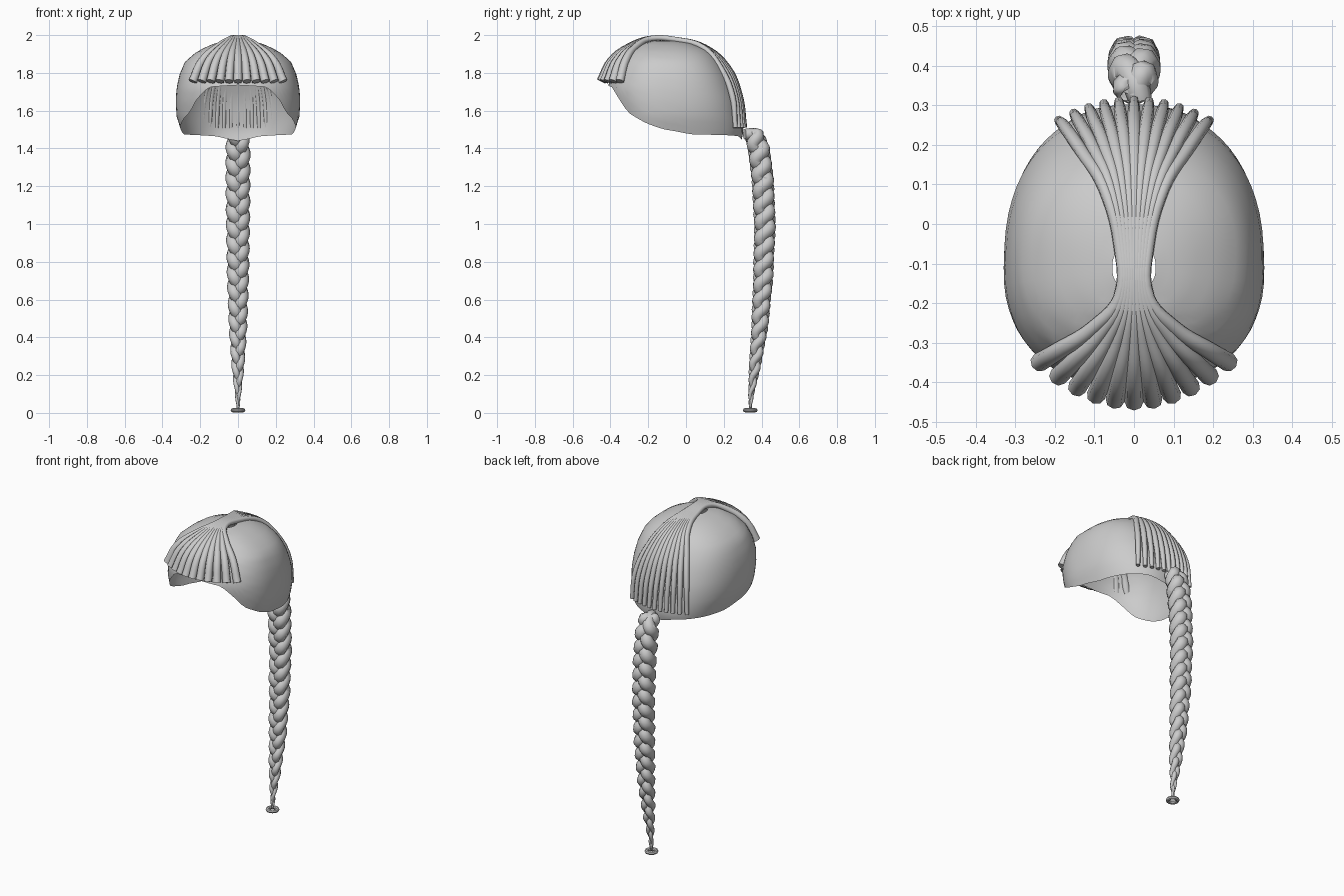
import bpy, bmesh, math

if "Cube" in bpy.data.objects:
    bpy.data.objects.remove(bpy.data.objects["Cube"])

CY = -0.11  # crown position in y


def lerp_table(x, xs, ys):
    if x <= xs[0]:
        return ys[0]
    for i in range(len(xs) - 1):
        if x <= xs[i + 1]:
            f = (x - xs[i]) / (xs[i + 1] - xs[i])
            return ys[i] + f * (ys[i + 1] - ys[i])
    return ys[-1]


def tube(name, points, radii, smooth_path=True, sides=2):
    """Tapered round strand along a path."""
    cu = bpy.data.curves.new(name, 'CURVE')
    cu.dimensions = '3D'
    cu.bevel_depth = 1.0
    cu.bevel_resolution = sides
    cu.resolution_u = 5
    cu.use_fill_caps = True
    sp = cu.splines.new('BEZIER' if smooth_path else 'POLY')
    pts = sp.bezier_points if smooth_path else sp.points
    pts.add(len(points) - 1)
    for p, co, r in zip(pts, points, radii):
        if smooth_path:
            p.co = co
            p.handle_left_type = p.handle_right_type = 'AUTO'
        else:
            p.co = (*co, 1)
        p.radius = r
    ob = bpy.data.objects.new(name, cu)
    bpy.context.collection.objects.link(ob)
    return ob


# Hair cap: open dome with a crown hole and an arched face opening
Z = [1.97, 1.955, 1.915, 1.86, 1.79, 1.72, 1.65, 1.57, 1.49, 1.43]
SIDE = [.055, .13, .215, .28, .31, .325, .33, .325, .30, .28]
FRONT = [.055, .13, .20, .25, .285, .305, .295, .27, .24, .22]
BACK = [.055, .15, .24, .29, .335, .365, .39, .405, .415, .40]
RIM_A = [0, 25, 38, 48, 70, 90, 105, 140, 160, 180]
RIM_Z = [1.735, 1.725, 1.66, 1.59, 1.535, 1.50, 1.475, 1.47, 1.465, 1.44]
IDX = list(range(len(Z)))
N, ROWS = 64, 18

bm = bmesh.new()
rings = []
for j in range(ROWS + 1):
    ring = []
    for i in range(N):
        a = 2 * math.pi * i / N
        deg = math.degrees(a)
        rim = lerp_table(min(deg, 360 - deg), RIM_A, RIM_Z)
        s_rim = lerp_table(-rim, [-z for z in Z], IDX)
        s = s_rim * j / ROWS
        sx, cx = math.sin(a), -math.cos(a)
        rx = lerp_table(s, IDX, SIDE)
        ry = lerp_table(s, IDX, FRONT if cx < 0 else BACK)
        x = math.copysign(abs(sx) ** .85, sx) * rx
        y = math.copysign(abs(cx) ** .85, cx) * ry + CY
        ring.append(bm.verts.new((x, y, lerp_table(s, IDX, Z))))
    rings.append(ring)
for r0, r1 in zip(rings, rings[1:]):
    for i in range(N):
        k = (i + 1) % N
        bm.faces.new((r0[i], r1[i], r1[k], r0[k]))
bmesh.ops.recalc_face_normals(bm, faces=bm.faces)
for f in bm.faces:
    f.smooth = True
me = bpy.data.meshes.new("hair_cap")
bm.to_mesh(me)
bm.free()
bpy.context.collection.objects.link(bpy.data.objects.new("hair_cap", me))

# Combed strands: fringe fan, gathered at the crown, spreading down the back
# columns: x spread, y at centre, y change at outer strands, z, radius
PATH = [(.24, -.450, .100, 1.755, .024), (.19, -.395, .075, 1.865, .022),
        (.10, -.290, .030, 1.945, .018), (.038, -.185, 0, 1.982, .015),
        (.038, -.05, 0, 1.975, .015), (.075, .10, -.01, 1.935, .016),
        (.13, .22, -.04, 1.83, .017), (.175, .285, -.04, 1.68, .016),
        (.19, .312, -.05, 1.51, .012)]
for i in range(-5, 6):
    t = i / 5
    tube("strand_%d" % (i + 6),
         [(x * t, y + dy * t * t, z) for x, y, dy, z, r in PATH],
         [r for *_, r in PATH])

# Braid: three strands woven around a curved, tapering axis (y, z, radius)
AXIS = [(.325, 1.475, .045), (.36, 1.475, .055), (.385, 1.40, .062),
        (.405, 1.25, .062), (.418, 1.0, .060), (.408, .70, .055),
        (.39, .45, .046), (.365, .25, .033), (.345, .10, .016), (.34, .02, .007)]
D = [0]
for p, q in zip(AXIS, AXIS[1:]):
    D.append(D[-1] + math.dist(p[:2], q[:2]))
AY, AZ, AR = zip(*AXIS)
STEPS = 170
for k in range(3):
    pts, rad = [], []
    for n in range(STEPS + 1):
        d = D[-1] * n / STEPS
        y, z, r = (lerp_table(d, D, c) for c in (AY, AZ, AR))
        ph = 2 * math.pi * (d / 0.25 + k / 3)
        pts.append((.46 * r * math.sin(ph), y + .38 * r * math.sin(2 * ph), z))
        rad.append(.62 * r)
    tube("braid_strand_%d" % (k + 1), pts, rad, smooth_path=False)

# Hair ring at the braid tip
bpy.ops.mesh.primitive_torus_add(major_radius=.028, minor_radius=.011,
                                 major_segments=20, minor_segments=8,
                                 location=(0, .34, .014))
ring = bpy.context.object
ring.name = "braid_ring"
bpy.ops.object.shade_smooth_by_angle()
